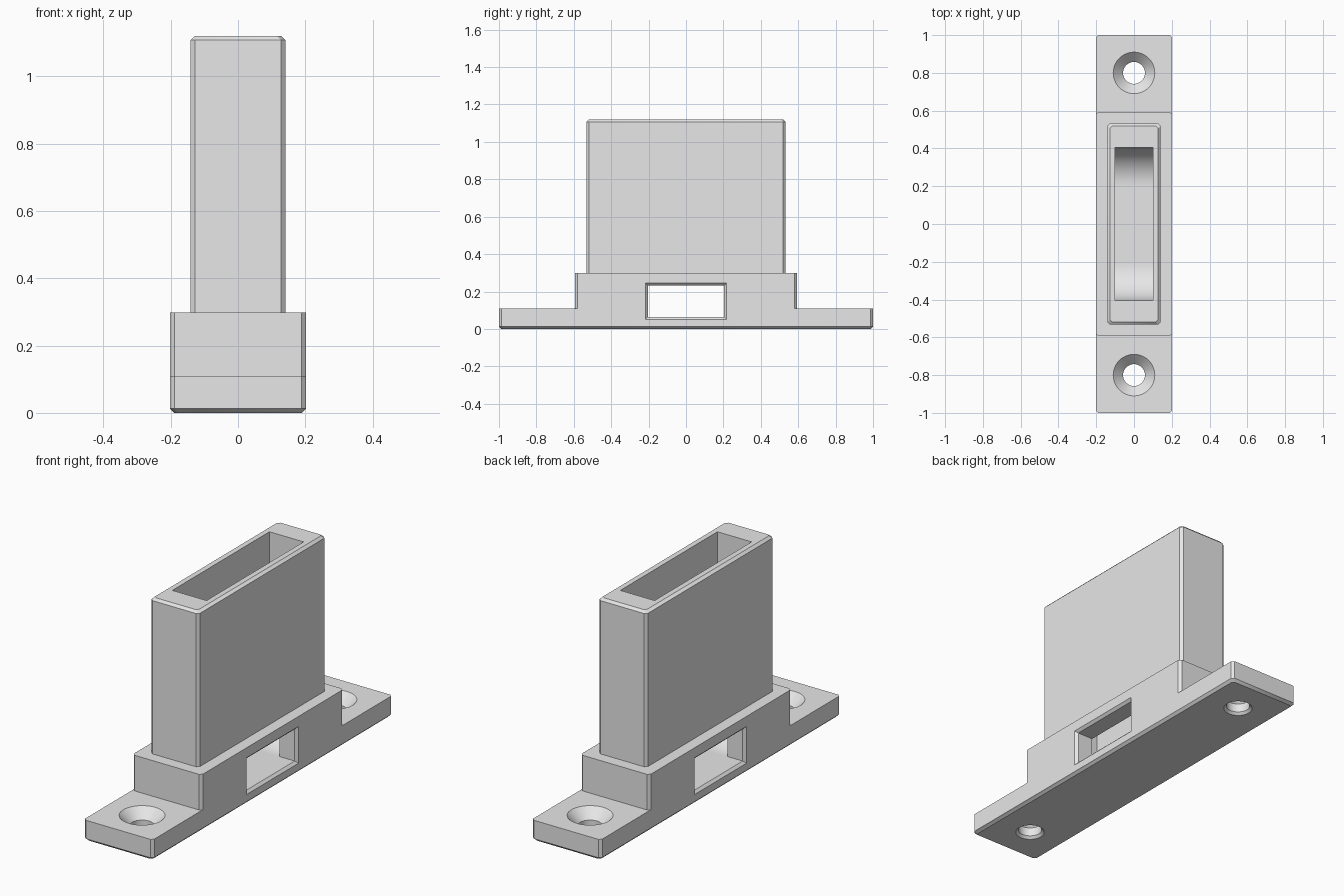
import bpy, bmesh, math
from mathutils import Vector

cube = bpy.data.objects.get("Cube")
if cube:
    bpy.data.objects.remove(cube, do_unlink=True)

grey = bpy.data.materials.new("light_grey")
grey.use_nodes = True
colour = (0.8, 0.8, 0.8, 1)
grey.diffuse_color = colour
grey.node_tree.nodes["Principled BSDF"].inputs["Base Color"].default_value = colour

C = 0.013  # chamfer size


def loft(name, rings):
    """Closed solid through a stack of rings with equal point counts."""
    bm = bmesh.new()
    loops = [[bm.verts.new(p) for p in ring] for ring in rings]
    n = len(loops[0])
    for a, b in zip(loops, loops[1:]):
        for i in range(n):
            j = (i + 1) % n
            bm.faces.new((a[i], a[j], b[j], b[i]))
    bm.faces.new(loops[0])
    bm.faces.new(loops[-1])
    bmesh.ops.recalc_face_normals(bm, faces=bm.faces)
    mesh = bpy.data.meshes.new(name)
    bm.to_mesh(mesh)
    bm.free()
    mesh.materials.append(grey)
    obj = bpy.data.objects.new(name, mesh)
    bpy.context.collection.objects.link(obj)
    return obj


def octagon(hx, hy, z, inset=0.0):
    """Rectangle with clipped corners, pulled in by inset."""
    x, y = hx - inset, hy - inset
    return [(x, C - y, z), (x, y - C, z), (x - C, y, z), (C - x, y, z),
            (-x, y - C, z), (-x, C - y, z), (C - x, -y, z), (x - C, -y, z)]


def combine(target, tool, operation):
    mod = target.modifiers.new(operation.lower(), 'BOOLEAN')
    mod.operation = operation
    mod.solver = 'EXACT'
    mod.object = tool
    bpy.ops.object.select_all(action='DESELECT')
    bpy.context.view_layer.objects.active = target
    target.select_set(True)
    bpy.ops.object.modifier_apply(modifier=mod.name)
    bpy.data.objects.remove(tool, do_unlink=True)


# Foot plate, stepped block and tall sleeve joined into one body
W = 0.202
body = loft("slotted_holder", [octagon(W, 1, 0, C), octagon(W, 1, C), octagon(W, 1, 0.11)])
block = loft("stepped_block", [octagon(W, 0.594, 0.06), octagon(W, 0.594, 0.298)])
sleeve = loft("tall_sleeve", [octagon(0.141, 0.532, 0.2), octagon(0.141, 0.532, 1.12 - C),
                              octagon(0.141, 0.532, 1.12, C)])
combine(body, block, 'UNION')
combine(body, sleeve, 'UNION')

# Deep pocket with rounded floor ends
floor, half, radius, steps = 0.064, 0.405, 0.2, 16
profile = [(half, 1.3)]
for i in range(steps + 1):
    a = math.pi / 2 * i / steps
    profile.append((half - radius + radius * math.cos(a), floor + radius - radius * math.sin(a)))
profile += [(-y, z) for y, z in reversed(profile)]
pocket = loft("pocket_cutter", [[(x, y, z) for y, z in profile] for x in (-0.1, 0.1)])
combine(body, pocket, 'DIFFERENCE')

# Side window with chamfered rims
def window_ring(x, grow):
    hy, hz, cz = 0.203 + grow, 0.084 + grow, floor + 0.084
    return [(x, -hy, cz - hz), (x, hy, cz - hz), (x, hy, cz + hz), (x, -hy, cz + hz)]


edge, flare = W - C, 0.03
window = loft("window_cutter", [window_ring(-edge - flare, flare), window_ring(-edge, 0),
                                window_ring(edge, 0), window_ring(edge + flare, flare)])
combine(body, window, 'DIFFERENCE')

# Countersunk screw holes
hole_profile = [(0.08, -0.01), (0.058, C), (0.058, 0.058), (0.13, 0.13)]
for side in (-1, 1):
    rings = []
    for r, z in hole_profile:
        angles = [math.tau * i / 48 for i in range(48)]
        rings.append([Vector((r * math.cos(a), side * 0.8 + r * math.sin(a), z)) for a in angles])
    combine(body, loft("screw_hole_cutter", rings), 'DIFFERENCE')

# Smooth the curved walls, keep the chamfers crisp
bpy.ops.object.select_all(action='DESELECT')
body.select_set(True)
bpy.context.view_layer.objects.active = body
bpy.ops.object.shade_smooth_by_angle(angle=math.radians(30))
